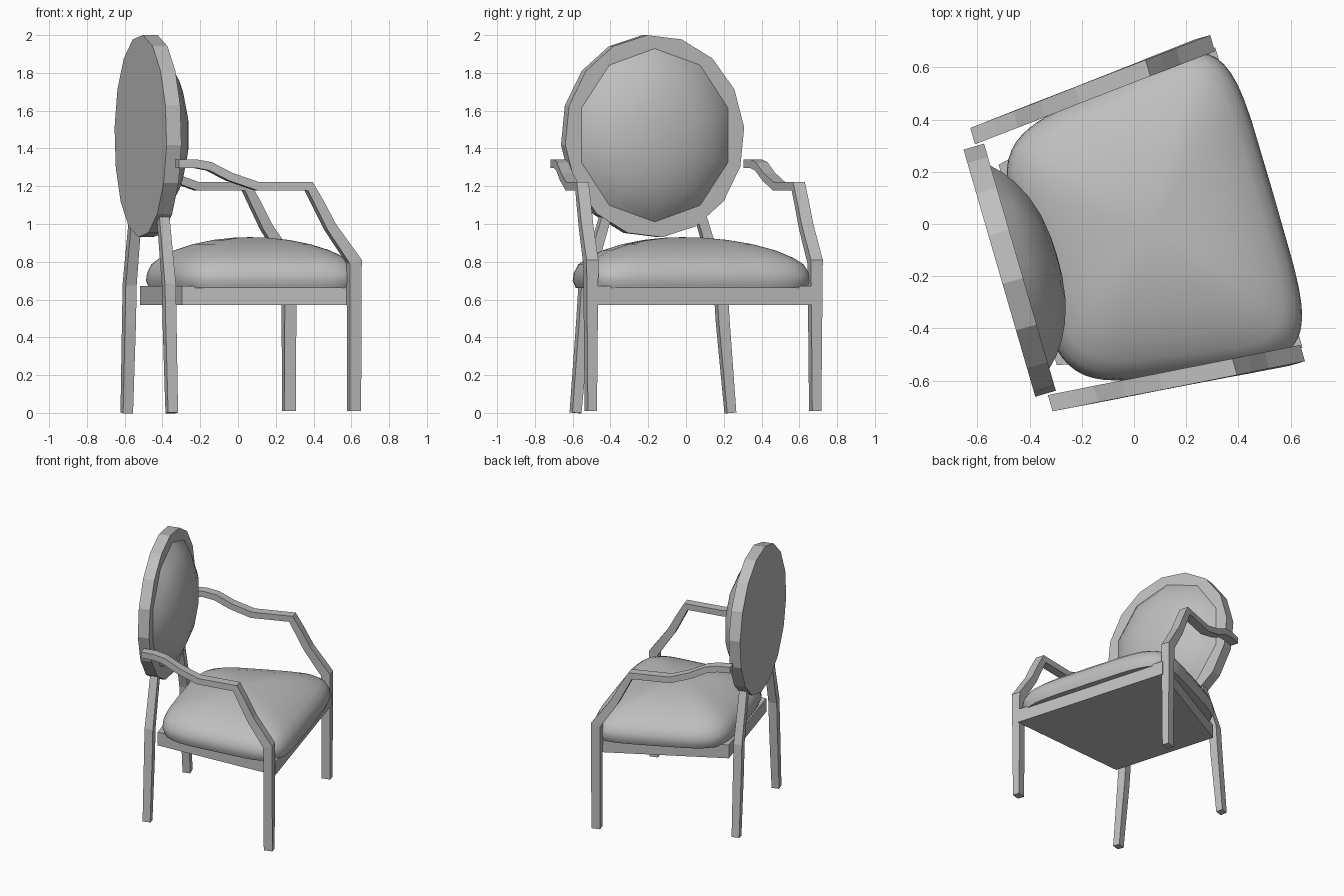
import bpy, bmesh, math
from mathutils import Vector

if "Cube" in bpy.data.objects:
    bpy.data.objects.remove(bpy.data.objects["Cube"], do_unlink=True)

# The chair is built facing local +x, then turned and shifted as a whole
TURN = math.radians(16.2)
SHIFT = (0.037 * math.sin(TURN), -0.037 * math.cos(TURN), 0)

grey = bpy.data.materials.new("plain grey")
grey.use_nodes = True
COLOUR = (0.52, 0.52, 0.52, 1)
grey.diffuse_color = COLOUR
grey.node_tree.nodes["Principled BSDF"].inputs["Base Color"].default_value = COLOUR


def add_rings(name, rings, smooth=None, mirror=False):
    """Skin equal-length rings of points, cap both ends and place the object."""
    bm = bmesh.new()
    loops = [[bm.verts.new(p) for p in ring] for ring in rings]
    n = len(loops[0])
    for a, b in zip(loops, loops[1:]):
        for i in range(n):
            j = (i + 1) % n
            bm.faces.new((a[i], a[j], b[j], b[i]))
    bm.faces.new(loops[0])
    bm.faces.new(loops[-1])
    bmesh.ops.recalc_face_normals(bm, faces=bm.faces)
    mesh = bpy.data.meshes.new(name)
    bm.to_mesh(mesh)
    bm.free()
    mesh.materials.append(grey)
    obj = bpy.data.objects.new(name, mesh)
    bpy.context.collection.objects.link(obj)
    obj.location = SHIFT
    obj.rotation_euler.z = TURN
    if mirror:
        mod = obj.modifiers.new("mirror", 'MIRROR')
        mod.use_axis = (False, True, False)
    if smooth:
        bpy.ops.object.select_all(action='DESELECT')
        obj.select_set(True)
        bpy.context.view_layer.objects.active = obj
        bpy.ops.object.shade_smooth_by_angle(angle=math.radians(smooth))
    return obj


def bar(name, path, side, width, thick):
    """Sweep a mitred rectangle along a path; side is the constant width axis."""
    side = Vector(side)
    pts = [Vector(p) for p in path]
    flat = [p - side * p.dot(side) for p in pts]
    normals = [side.cross((b - a).normalized()) for a, b in zip(flat, flat[1:])]
    rings = []
    for i, p in enumerate(pts):
        before = normals[max(i - 1, 0)]
        after = normals[min(i, len(normals) - 1)]
        mid = (before + after).normalized()
        t = mid * (thick[i] / 2 / mid.dot(after))
        s = side * (width[i] / 2)
        rings.append([p - s - t, p + s - t, p + s + t, p - s + t])
    return add_rings(name, rings, mirror=True)


def ellipse(x, z, ry, rz, sides, start):
    """Upright polygon ring facing forward."""
    angles = [math.radians(start) + math.tau * i / sides for i in range(sides)]
    return [(x, ry * math.sin(a), z + rz * math.cos(a)) for a in angles]


# Front legs running up and back into the armrests
profile = [(0.45, 0.01), (0.45, 0.80), (0.32, 0.985), (0.255, 1.11), (0.205, 1.20),
           (-0.075, 1.20), (-0.222, 1.25), (-0.33, 1.305), (-0.41, 1.32), (-0.50, 1.32)]
arm_path = [(x, 0.533 + 0.09 * (x + 0.5), z) for x, z in profile]
bar("front_legs_and_arms", arm_path, (0, 1, 0),
    [0.05] + [0.065] * 9, [0.062, 0.065, 0.055, 0.052] + [0.045] * 6)

# Back legs, splayed outward toward the floor
back_path = [(-0.5, 0.427, 0), (-0.5, 0.385, 0.48), (-0.5, 0.372, 0.68), (-0.5, 0.25, 1.08)]
bar("back_legs", back_path, (1, 0, 0), [0.055, 0.06, 0.06, 0.055], [0.05, 0.06, 0.06, 0.05])

# Tapered seat frame
outline = [(-0.435, -0.4), (0.488, -0.6), (0.488, 0.6), (-0.435, 0.4)]
add_rings("seat_frame", [[(x, y, z) for x, y in outline] for z in (0.57, 0.672)])


# Domed seat cushion with a rounded, tapered outline
def cushion_ring(scale, z, sides=48):
    ring = []
    for i in range(sides):
        a = math.tau * i / sides
        c, s = math.cos(a), math.sin(a)
        along = math.copysign(abs(c) ** 0.4, c)
        across = math.copysign(abs(s) ** 0.4, s)
        x = 0.055 + 0.49 * along
        y = (0.565 + 0.16 * x) * across
        ring.append((0.055 + (x - 0.055) * scale, y * scale, z))
    return ring


seat = [(0.97, 0.66), (1.0, 0.70), (0.99, 0.74), (0.95, 0.785), (0.87, 0.82),
        (0.73, 0.86), (0.55, 0.893), (0.35, 0.916), (0.15, 0.928), (0.02, 0.93)]
add_rings("seat_cushion", [cushion_ring(s, z) for s, z in seat], smooth=60)

# Oval backrest panel
add_rings("backrest_frame", [ellipse(x, 1.465, 0.495, 0.537, 16, -5) for x in (-0.548, -0.466)])

# Domed backrest pad
pad = [(1, 0), (0.9, 0.04), (0.78, 0.075), (0.62, 0.108), (0.42, 0.134), (0.2, 0.147), (0.02, 0.15)]
add_rings("backrest_pad",
          [ellipse(-0.467 + d, 1.47, 0.427 * s, 0.46 * s, 10, 0) for s, d in pad], smooth=60)
